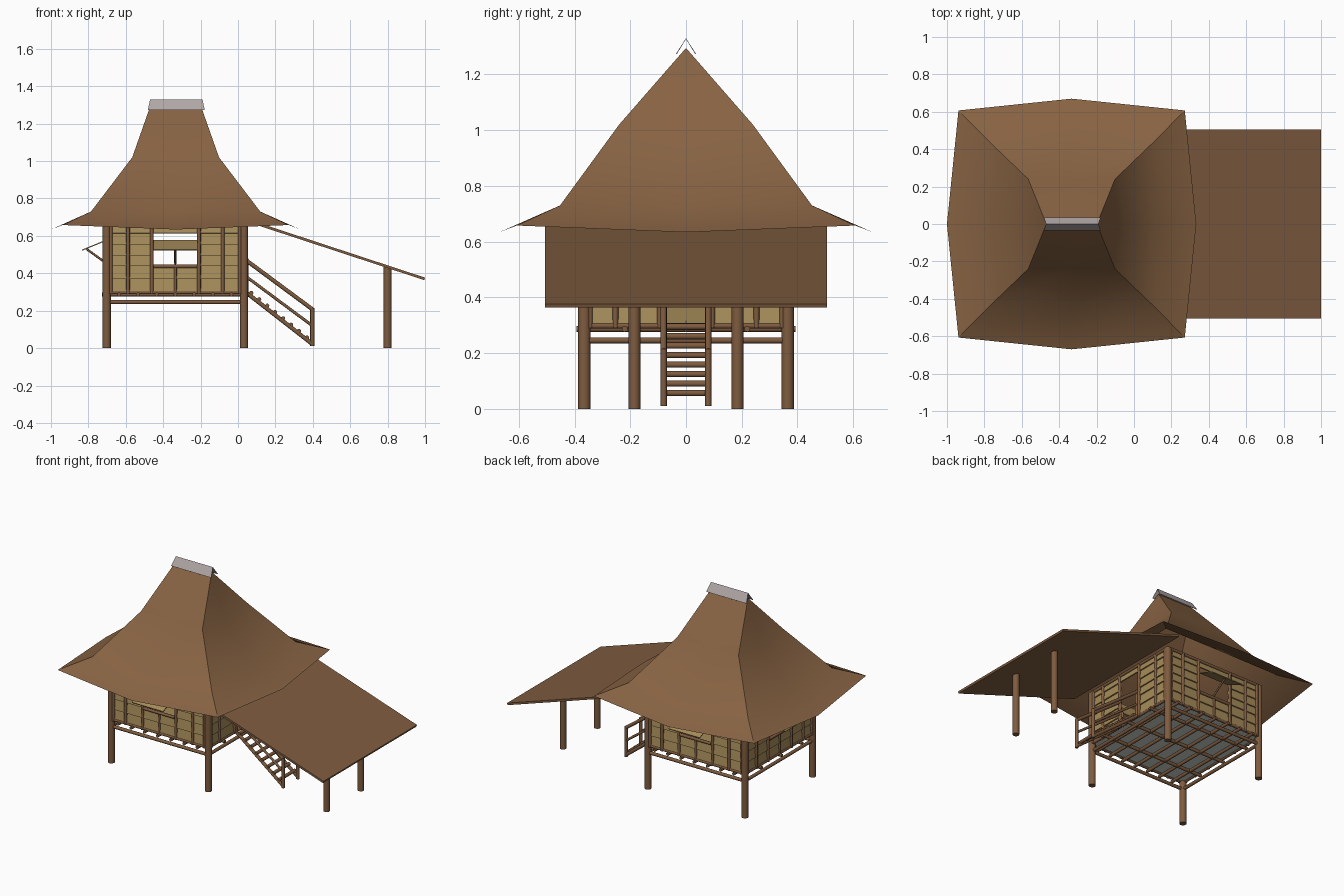
import bpy, bmesh, math
from mathutils import Matrix, Vector

if "Cube" in bpy.data.objects:
    bpy.data.objects.remove(bpy.data.objects["Cube"])


def mat(name, r, g, b):
    m = bpy.data.materials.new(name)
    m.diffuse_color = (r, g, b, 1)
    m.use_nodes = True
    m.node_tree.nodes["Principled BSDF"].inputs["Base Color"].default_value = m.diffuse_color
    return m


THATCH = mat("thatch brown", 0.245, 0.125, 0.056)
WOOD = mat("wood brown", 0.213, 0.107, 0.050)
TAN = mat("woven tan", 0.383, 0.261, 0.1)
GRAY = mat("ridge gray", 0.44, 0.385, 0.385)
SLATE = mat("floor pale gray", 0.6, 0.65, 0.6)

CX = -0.335          # house centre in x
W = 0.367            # half width of the square house
T = Matrix.Translation


def finish(bm, name, material, smooth=None):
    me = bpy.data.meshes.new(name)
    bm.to_mesh(me)
    bm.free()
    me.materials.append(material)
    ob = bpy.data.objects.new(name, me)
    bpy.context.collection.objects.link(ob)
    if smooth:
        bpy.ops.object.select_all(action='DESELECT')
        ob.select_set(True)
        bpy.context.view_layer.objects.active = ob
        bpy.ops.object.shade_smooth_by_angle(angle=math.radians(smooth))
    return ob


def box(bm, size, m):
    bmesh.ops.create_cube(bm, size=1, matrix=m @ Matrix.Diagonal((*size, 1)))


def pole(bm, p, q, r, m=Matrix(), n=12):
    p, q = m @ Vector(p), m @ Vector(q)
    d = q - p
    rot = d.to_track_quat('Z', 'Y').to_matrix().to_4x4()
    bmesh.ops.create_cone(bm, cap_ends=True, segments=n, radius1=r, radius2=r,
                          depth=d.length, matrix=T((p + q) / 2) @ rot)


# Hipped thatch roof: (half x, half y, z) per ring, eave bulges at the middle
RINGS = [(0.135, 0.0, 1.295), (0.232, 0.24, 1.02), (0.4525, 0.452, 0.73), (0.605, 0.607, 0.658)]
EAVE_MID = (0.6665, 0.67, 0.634)


def roof_side(name, along, sign):
    bm = bmesh.new()
    rows = []
    for i, (hx, hy, z) in enumerate(RINGS):
        row = []
        for c in (-1, 0, 1):
            ex, ey, ez = EAVE_MID if (i == 3 and c == 0) else (hx, hy, z)
            if along == 'x':
                co = (CX + 0.0015 + c * hx * sign, -ey * sign, ez)
            else:
                co = (CX + 0.0015 + ex * sign, c * hy * sign, ez)
            row.append(bm.verts.new(co))
        rows.append(row)
    for a, b in zip(rows, rows[1:]):
        for j in (0, 1):
            bm.faces.new((b[j], b[j + 1], a[j + 1], a[j]))
    bmesh.ops.remove_doubles(bm, verts=bm.verts, dist=1e-5)
    for f in bm.faces:
        f.smooth = True
    finish(bm, name, THATCH)


roof_side("roof_front", 'x', 1)
roof_side("roof_back", 'x', -1)
roof_side("roof_right", 'y', 1)
roof_side("roof_left", 'y', -1)

# Ridge cap: open folded sheet
bm = bmesh.new()
strip = [[bm.verts.new((-0.33 + s * hx, y, z)) for s in (-1, 1)]
         for hx, y, z in ((0.152, -0.036, 1.274), (0.14, 0, 1.33), (0.152, 0.036, 1.274))]
for a, b in zip(strip, strip[1:]):
    bm.faces.new((a[0], a[1], b[1], b[0]))
cap = finish(bm, "ridge_cap", GRAY)
cap.modifiers.new("thickness", 'SOLIDIFY').thickness = 0.003

# Sloping porch roof
bm = bmesh.new()
x0, x1, slope = 0.06, 0.998, 0.329
length = (x1 - x0) * math.hypot(1, slope)
zc = 0.37 + slope * (x1 - x0) / 2
box(bm, (length, 1.01, 0.014),
    T(((x0 + x1) / 2, 0, zc)) @ Matrix.Rotation(math.atan(slope), 4, 'Y'))
finish(bm, "porch_roof", WOOD)

# Corner posts and porch posts
bm = bmesh.new()
for s in (-1, 1):
    for x in (CX - W, CX + W):
        pole(bm, (x, s * 0.365, 0), (x, s * 0.365, 0.66), 0.022, n=16)
    pole(bm, (0.8, s * 0.185, 0), (0.8, s * 0.185, 0.435), 0.021, n=16)
finish(bm, "posts", WOOD, 40)

# Floor: pale underside with tan boards on top
bm = bmesh.new()
box(bm, (2 * W, 2 * W, 0.006), T((CX, 0, 0.299)))
finish(bm, "floor_underside", SLATE)
bm = bmesh.new()
box(bm, (2 * W, 2 * W, 0.004), T((CX, 0, 0.304)))
finish(bm, "floor_boards", TAN)

# Floor joists, cross poles and lower ring beam
bm = bmesh.new()
for i in range(7):
    x = CX + (i - 3) * 0.1
    pole(bm, (x, -0.393, 0.287), (x, 0.393, 0.287), 0.0105)
for y in (-0.22, 0, 0.22):
    pole(bm, (CX - 0.393, y, 0.287), (CX + 0.393, y, 0.287), 0.0105)
for s in (-1, 1):
    pole(bm, (CX + s * W, -W, 0.246), (CX + s * W, W, 0.246), 0.011)
    pole(bm, (CX - W, s * 0.365, 0.246), (CX + W, s * 0.365, 0.246), 0.011)
finish(bm, "floor_joists", WOOD, 40)

# Four walls in a local frame whose outside is -y
planks, frame, shutters = bmesh.new(), bmesh.new(), bmesh.new()
LEVELS = [0.30, 0.37, 0.44, 0.495, 0.555, 0.615, 0.67]
for k in range(4):                         # front, right (door), back, left
    m = T((CX, 0, 0)) @ Matrix.Rotation(k * math.pi / 2, 4, 'Z')
    door = k == 1
    half = 0.085 if door else 0.117
    bottom = 0.29 if door else 0.43
    for z0, z1 in zip(LEVELS, LEVELS[1:]):
        if bottom < z0 < 0.61:
            spans = ((-W, -half), (half, W))
        else:
            spans = ((-W, W),)
        for a, b in spans:
            box(planks, (b - a, 0.008, z1 - z0 + 0.002),
                m @ T(((a + b) / 2, -W, (z0 + z1) / 2)) @ Matrix.Rotation(-0.15, 4, 'X'))
    # battens and horizontal rails
    for u in (0.345, 0.253, half + 0.009):
        for s in (-1, 1):
            pole(frame, (s * u, -W - 0.006, 0.29), (s * u, -W - 0.006, 0.665), 0.01, m, 8)
    for z in (0.298, 0.66):
        pole(frame, (-W, -W - 0.004, z), (W, -W - 0.004, z), 0.01, m, 8)
    if door:
        continue
    pole(frame, (-half, -W - 0.006, 0.437), (half, -W - 0.006, 0.437), 0.01, m, 8)
    pole(frame, (0, -W - 0.006, 0.295), (0, -W - 0.006, 0.437), 0.008, m, 8)
    # propped shutter and its stick
    box(shutters, (0.236, 0.14, 0.006), m @ T((0, -0.434, 0.55)) @ Matrix.Rotation(0.388, 4, 'X'))
    pole(frame, (0, -0.475, 0.53), (0, -W, 0.452), 0.006, m, 8)
finish(planks, "wall_planks", TAN)
finish(frame, "wall_frame", WOOD, 50)
finish(shutters, "window_shutters", TAN)

# Stairs with round treads and side rails
bm = bmesh.new()
for s in (-1, 1):
    y = s * 0.08
    for za, zb, r in ((0.30, 0.022, 0.011), (0.385, 0.12, 0.008), (0.472, 0.208, 0.011)):
        pole(bm, (0.04, y, za), (0.397, y, zb), r)
    pole(bm, (0.397, y, 0.01), (0.397, y, 0.215), 0.011)
    pole(bm, (0.045, y, 0.29), (0.045, y, 0.48), 0.01)
for i in range(8):
    t = (i + 0.5) / 8
    pole(bm, (0.05 + 0.34 * t, -0.088, 0.312 - 0.272 * t), (0.05 + 0.34 * t, 0.088, 0.312 - 0.272 * t), 0.011)
finish(bm, "stairs", WOOD, 40)
